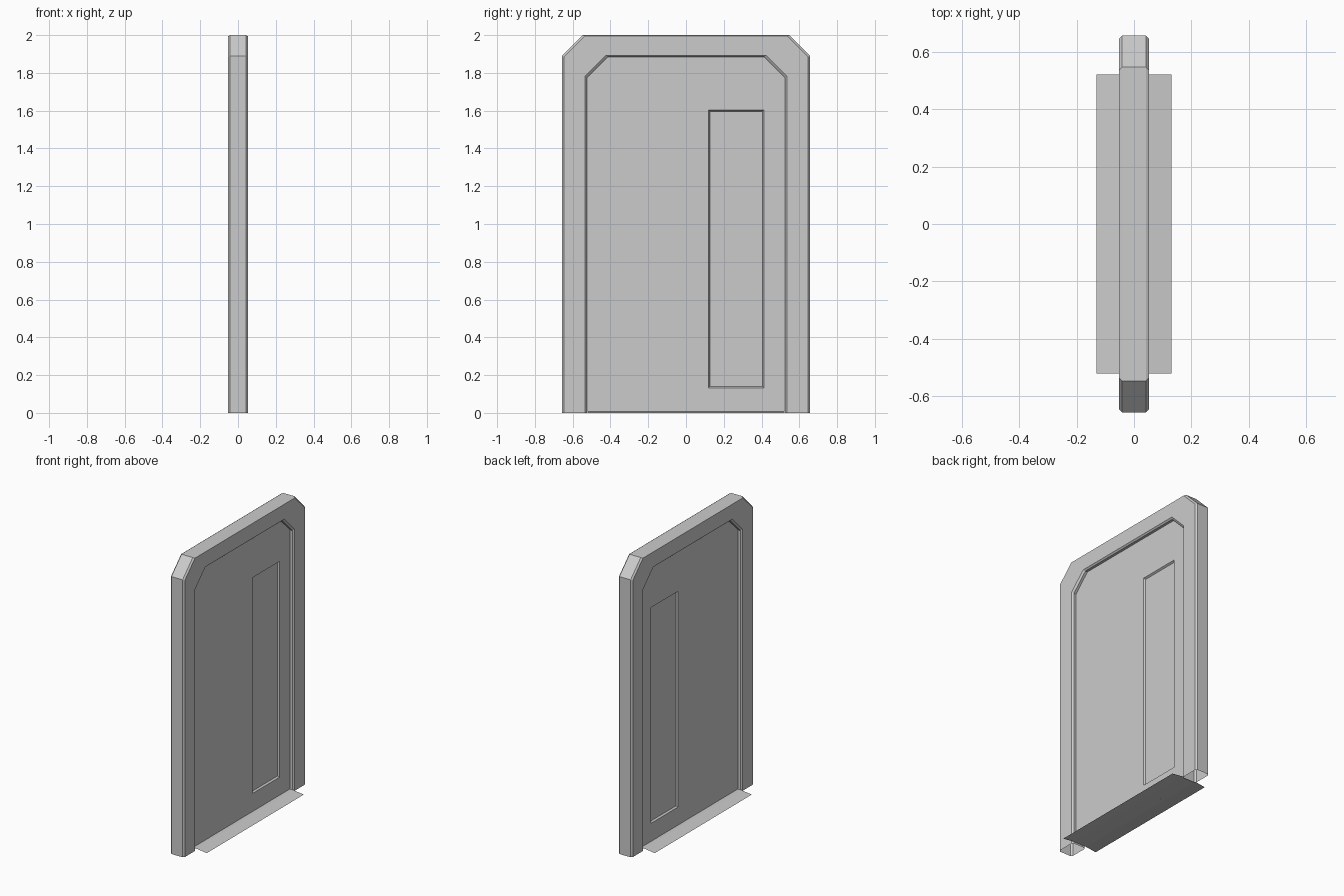
import bpy, bmesh

if "Cube" in bpy.data.objects:
    bpy.data.objects.remove(bpy.data.objects["Cube"])


def arch(x, w, h, z0=0.0, c=0.11):
    """Door-shaped outline with clipped upper corners, at depth x."""
    return [(x, -w, z0), (x, -w, h - c), (x, -w + c, h),
            (x, w - c, h), (x, w, h - c), (x, w, z0)]


def finish(name, bm):
    bmesh.ops.recalc_face_normals(bm, faces=bm.faces[:])
    me = bpy.data.meshes.new(name)
    bm.to_mesh(me)
    bm.free()
    ob = bpy.data.objects.new(name, me)
    bpy.context.collection.objects.link(ob)
    return ob


def skin(bm, loops, closed_ring, close_last=False):
    """Join successive point loops with quads."""
    vs = [[bm.verts.new(p) for p in lp] for lp in loops]
    n = len(vs[0])
    pairs = list(zip(vs, vs[1:])) + ([(vs[-1], vs[0])] if close_last else [])
    for a, b in pairs:
        for i in range(n if closed_ring else n - 1):
            j = (i + 1) % n
            bm.faces.new((a[i], a[j], b[j], b[i]))
    return vs


# frame: bevelled box section swept along the arch, open at the floor
T, B = 0.052, 0.01
section = [(-T + B, 0.657, 2.0), (-T, 0.657 - B, 2.0 - B / 2),
           (-T, 0.535, 1.893), (-T + B, 0.525, 1.884)]
section += [(-x, w, h) for x, w, h in reversed(section)]
bm = bmesh.new()
skin(bm, [arch(*s) for s in section], False, True)
finish("door_frame", bm)

# door leaf: one side with a recessed tall panel, mirrored to the other side
D = 0.025
bm = bmesh.new()


def rect(x, m):
    y0, y1, z0, z1 = 0.12 + m, 0.412 - m, 0.133 + m, 1.603 - m
    return [(x, y0, z0), (x, y1, z0), (x, y1, z1), (x, y0, z1)]


loops = skin(bm, [rect(D, 0), rect(D - 0.012, 0.007)], True)
bm.faces.new(loops[1])
outer = [bm.verts.new(p) for p in arch(D, 0.525, 1.884, 0.01)]
edges = [bm.edges.new((outer[i], outer[(i + 1) % 6])) for i in range(6)]
edges += [bm.edges.get((loops[0][i], loops[0][(i + 1) % 4])) for i in range(4)]
bmesh.ops.triangle_fill(bm, edges=edges, use_beauty=True, normal=(1, 0, 0))
door = finish("door_leaf", bm)
bm = bmesh.new()
bm.from_mesh(door.data)
if sum(f.normal.x * f.calc_area() for f in bm.faces) < 0:
    bmesh.ops.reverse_faces(bm, faces=bm.faces[:])
bm.to_mesh(door.data)
bm.free()
door.modifiers.new("other_side", 'MIRROR').use_axis = (True, False, False)

# threshold: thin sheet, slightly raised under the door
bm = bmesh.new()
skin(bm, [[(x, -0.522, z), (x, 0.522, z)]
          for x, z in [(-0.13, 0), (-T, 0.01), (T, 0.01), (0.13, 0)]], False)
finish("threshold", bm)
